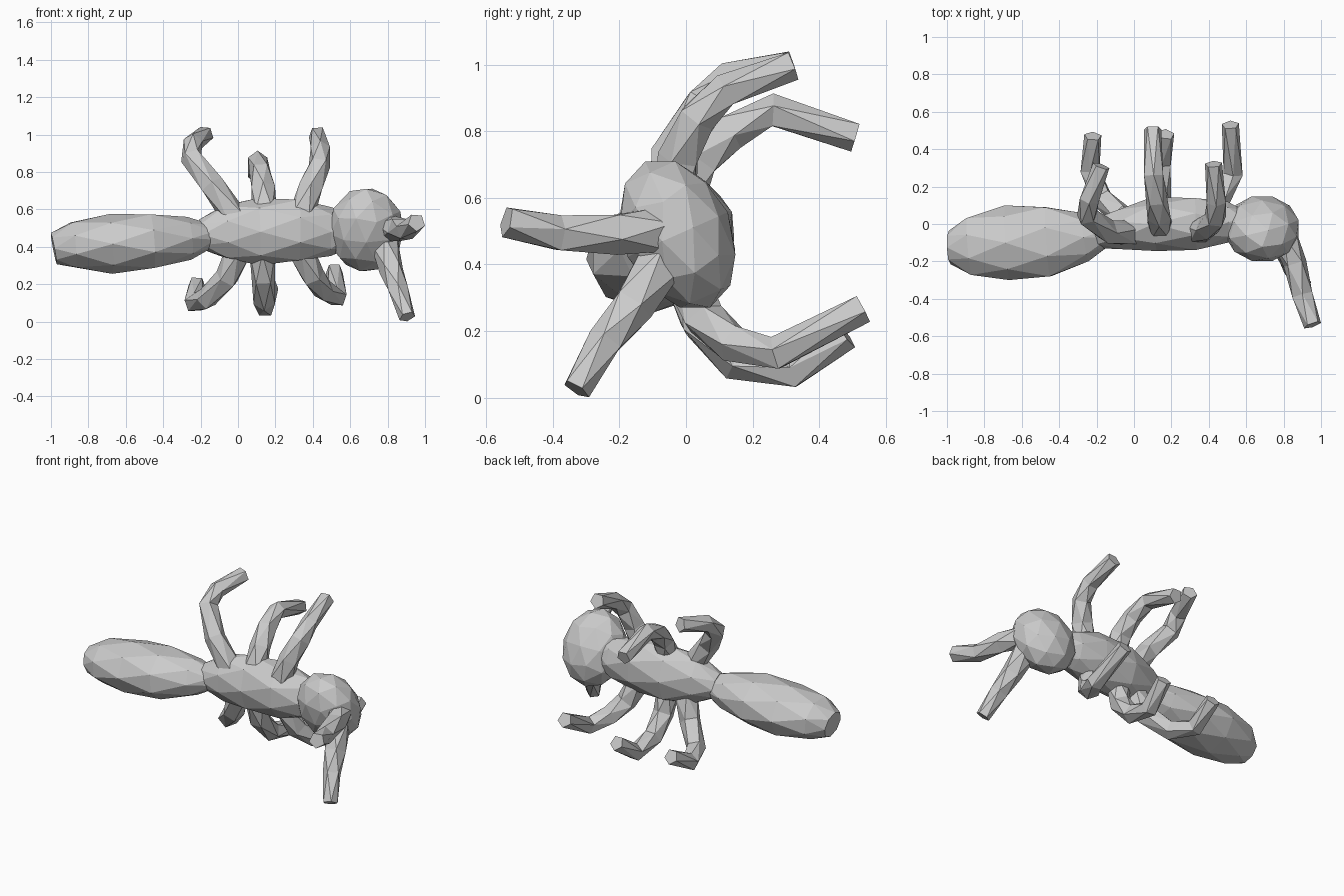
import bpy, bmesh, math
from mathutils import Vector, Matrix

if "Cube" in bpy.data.objects:
    bpy.data.objects.remove(bpy.data.objects["Cube"])


def loft(name, stations, sides, ref):
    """Faceted skin through staggered rings; station = (x, y, z, side radius, ref radius)."""
    bm = bmesh.new()
    pts = [Vector(s[:3]) for s in stations]
    rings = []
    for i, s in enumerate(stations):
        tangent = (pts[min(i + 1, len(pts) - 1)] - pts[max(i - 1, 0)]).normalized()
        side = tangent.cross(Vector(ref)).normalized()
        up = side.cross(tangent)
        ring = []
        for k in range(sides):
            a = 2 * math.pi * (k + 0.5 * i) / sides
            ring.append(bm.verts.new(pts[i] + side * s[3] * math.cos(a) + up * s[4] * math.sin(a)))
        rings.append(ring)
    for a, b in zip(rings, rings[1:]):
        for k in range(sides):
            n = (k + 1) % sides
            bm.faces.new((a[k], a[n], b[k]))
            bm.faces.new((a[n], b[n], b[k]))
    bm.faces.new(rings[0])
    bm.faces.new(rings[-1])
    bmesh.ops.recalc_face_normals(bm, faces=bm.faces)
    mesh = bpy.data.meshes.new(name)
    bm.to_mesh(mesh)
    bm.free()
    bpy.context.collection.objects.link(bpy.data.objects.new(name, mesh))


def limb(name, path, r=0.06, taper=0.4):
    """Five-sided limb, slightly thick at the root and thin at the tip."""
    n = len(path) - 1
    radii = [r * (1.2 - taper * i / n) for i in range(n + 1)]
    loft(name, [(*p, q, q) for p, q in zip(path, radii)], 5, (1, 0, 0))


# Abdomen and thorax
loft("abdomen", [(-.985, -.125, .39, .09, .085), (-.88, -.12, .41, .165, .13),
                 (-.68, -.10, .415, .20, .16), (-.46, -.095, .43, .20, .155),
                 (-.26, -.07, .445, .13, .115), (-.13, -.05, .46, .06, .06)], 8, (0, 0, 1))
loft("thorax", [(-.2, -.05, .465, .08, .08), (-.07, -.03, .48, .115, .15),
                (.11, .0, .48, .145, .18), (.33, .0, .49, .15, .175),
                (.5, .01, .48, .11, .13), (.58, .0, .48, .08, .10)], 8, (0, 0, 1))

# Head
bpy.ops.mesh.primitive_ico_sphere_add(subdivisions=2, radius=1)
head = bpy.context.object
head.name = "head"
head.data.transform(Matrix.Translation((.685, -.025, .49)) @ Matrix.Rotation(math.radians(24), 4, 'X')
                    @ Matrix.Diagonal((.205, .165, .24, 1)))

# Legs on the upper side
limb("upper_rear_leg", [(-.02, -.05, .56), (-.14, -.04, .73), (-.25, .045, .88),
                        (-.24, .13, .955), (-.175, .31, 1.0)])
limb("upper_middle_leg", [(.14, -.02, .58), (.135, .04, .71), (.12, .13, .80),
                          (.105, .26, .86), (.10, .51, .785)])
limb("upper_front_leg", [(.34, -.04, .57), (.39, -.02, .72), (.435, .03, .84),
                         (.44, .12, .92), (.425, .32, 1.0)])

# Legs on the lower side
limb("lower_rear_leg", [(.0, .0, .38), (-.06, .04, .23), (-.17, .14, .12),
                        (-.235, .29, .10), (-.22, .47, .20)])
limb("lower_middle_leg", [(.13, .0, .38), (.135, .04, .23), (.14, .15, .11),
                          (.145, .32, .075), (.17, .48, .19)])
limb("lower_front_leg", [(.34, .0, .38), (.40, .05, .24), (.46, .14, .165),
                         (.53, .27, .13), (.515, .53, .27)])

# Antennae
limb("lower_antenna", [(.78, -.06, .42), (.82, -.16, .28), (.855, -.24, .17), (.905, -.33, .025)], .065, .5)
limb("side_antenna", [(.80, -.06, .50), (.86, -.21, .495), (.90, -.38, .49), (.955, -.54, .53)], .062)
